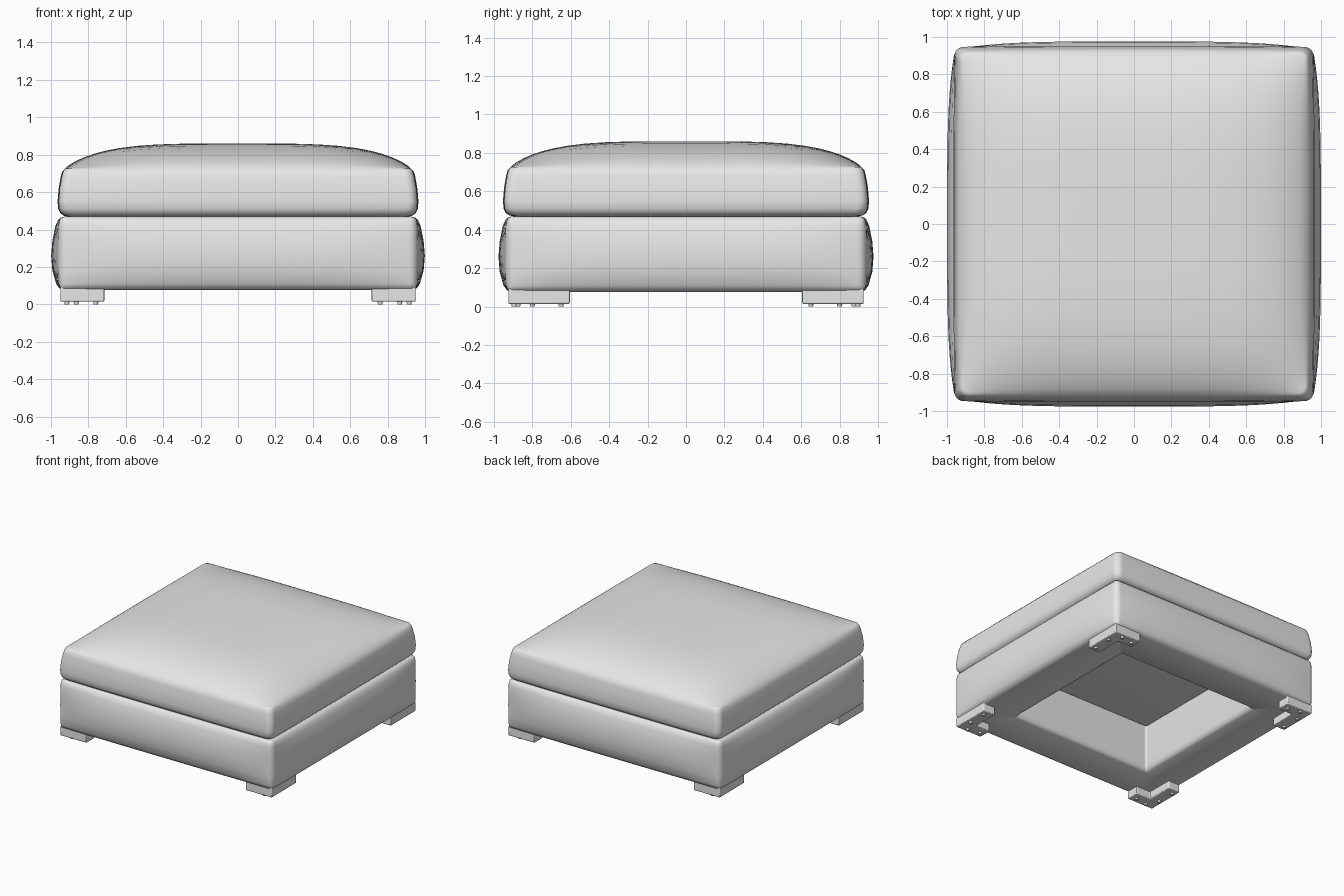
import bpy, bmesh, math

if "Cube" in bpy.data.objects:
    bpy.data.objects.remove(bpy.data.objects["Cube"])

grey = bpy.data.materials.new("soft grey")
grey.diffuse_color = (0.8, 0.8, 0.8, 1)
grey.use_nodes = True
grey.node_tree.nodes["Principled BSDF"].inputs["Base Color"].default_value = grey.diffuse_color


def finish(bm, name, angle=50, bevel=0):
    bmesh.ops.recalc_face_normals(bm, faces=bm.faces)
    me = bpy.data.meshes.new(name)
    bm.to_mesh(me)
    bm.free()
    ob = bpy.data.objects.new(name, me)
    bpy.context.collection.objects.link(ob)
    me.materials.append(grey)
    if bevel:
        m = ob.modifiers.new("soft edges", 'BEVEL')
        m.width, m.segments = bevel, 2
    bpy.ops.object.select_all(action='DESELECT')
    ob.select_set(True)
    bpy.context.view_layer.objects.active = ob
    bpy.ops.object.shade_smooth_by_angle(angle=math.radians(angle))
    return ob


def ring(hx, hy, r, bulge, arc=5, side=24):
    """Rounded rectangle outline whose sides bow outwards."""
    arcs = []
    for k, (sx, sy) in enumerate([(1, 1), (-1, 1), (-1, -1), (1, -1)]):
        arcs.append([(sx * (hx - r) + r * math.cos(a), sy * (hy - r) + r * math.sin(a))
                     for a in [math.pi / 2 * (k + i / arc) for i in range(arc + 1)]])
    pts = []
    for k in range(4):
        (x0, y0), (x1, y1) = arcs[k][-1], arcs[(k + 1) % 4][0]
        pts += arcs[k]
        for i in range(1, side):
            t = (1 - math.cos(math.pi * i / side)) / 2
            pts.append((x0 + (x1 - x0) * t, y0 + (y1 - y0) * t))
    return [(x * (1 + bulge * (1 - (y / hy) ** 4)),
             y * (1 + bulge * (1 - (x / hx) ** 4))) for x, y in pts]


def loft(bm, rings, closed):
    vs = [[bm.verts.new(p) for p in r] for r in rings]
    n = len(vs[0])
    pairs = list(zip(vs, vs[1:])) + ([(vs[-1], vs[0])] if closed else [])
    for a, b in pairs:
        for i in range(n):
            j = (i + 1) % n
            bm.faces.new((a[i], a[j], b[j], b[i]))
    if not closed:
        bm.faces.new(vs[0])
        bm.faces.new(vs[-1])


# Upholstered base: a bulging hollow frame, open in the middle
# (offset from outer edge, height, bulge)
profile = [(-0.03, 0.076, 0), (-0.008, 0.085, 0.006), (0, 0.11, 0.016), (0, 0.18, 0.037),
           (0, 0.26, 0.044), (0, 0.34, 0.037), (0, 0.42, 0.02), (-0.005, 0.452, 0.01),
           (-0.014, 0.464, 0.005), (-0.03, 0.469, 0), (-0.10, 0.46, 0), (-0.335, 0.46, 0),
           (-0.335, 0.12, 0), (-0.328, 0.09, 0), (-0.31, 0.076, 0)]
bm = bmesh.new()
loft(bm, [[(x, y, z) for x, y in ring(0.957 + d, 0.935 + d, max(0.035 + d, 0.015), b)]
          for d, z, b in profile], True)
finish(bm, "base")

# Cushion: rounded sides and a crowned top
CX, CY, EDGE = 0.958, 0.946, 0.965


def crown(x, y):
    f = 1
    for u in (x / (CX * EDGE), y / (CY * EDGE)):
        f *= max(0, 1 - abs(u) ** 4) ** 0.8
    return 0.725 + 0.135 * f


sides = [(0.93, 0.467), (0.965, 0.474), (0.985, 0.487), (0.997, 0.51), (1, 0.55),
         (0.994, 0.62), (0.983, 0.68), (0.975, 0.71)]
tops = [EDGE, 0.955, 0.94, 0.92, 0.89, 0.85, 0.8, 0.74, 0.66, 0.56, 0.45, 0.33, 0.2, 0.06]
rings = [[(x, y, z) for x, y in ring(CX * s, CY * s, 0.045 * s, 0.007)] for s, z in sides]
rings += [[(x, y, crown(x, y)) for x, y in ring(CX * s, CY * s, 0.045 * s, 0)] for s in tops]
bm = bmesh.new()
loft(bm, rings, False)
finish(bm, "cushion")

# L-shaped corner legs with small round glides
L = [(0.95, 0.925), (0.715, 0.925), (0.715, 0.82), (0.845, 0.82), (0.845, 0.605), (0.95, 0.605)]
glides = [(0.76, 0.875), (0.865, 0.895), (0.915, 0.8), (0.915, 0.65)]
for ys, yname in ((-1, "front"), (1, "back")):
    for xs, xname in ((-1, "left"), (1, "right")):
        bm = bmesh.new()
        foot = bm.faces.new([bm.verts.new((x * xs, y * ys, 0.014)) for x, y in L])
        top = bmesh.ops.extrude_face_region(bm, geom=[foot])["geom"]
        bmesh.ops.translate(bm, vec=(0, 0, 0.08),
                            verts=[v for v in top if isinstance(v, bmesh.types.BMVert)])
        finish(bm, f"{yname}_{xname}_leg", 30, 0.006)
        bm = bmesh.new()
        for x, y in glides:
            made = bmesh.ops.create_cone(bm, cap_ends=True, segments=16, radius1=0.012,
                                         radius2=0.014, depth=0.016)["verts"]
            bmesh.ops.translate(bm, vec=(x * xs, y * ys, 0.008), verts=made)
        finish(bm, f"{yname}_{xname}_glides", 30)
